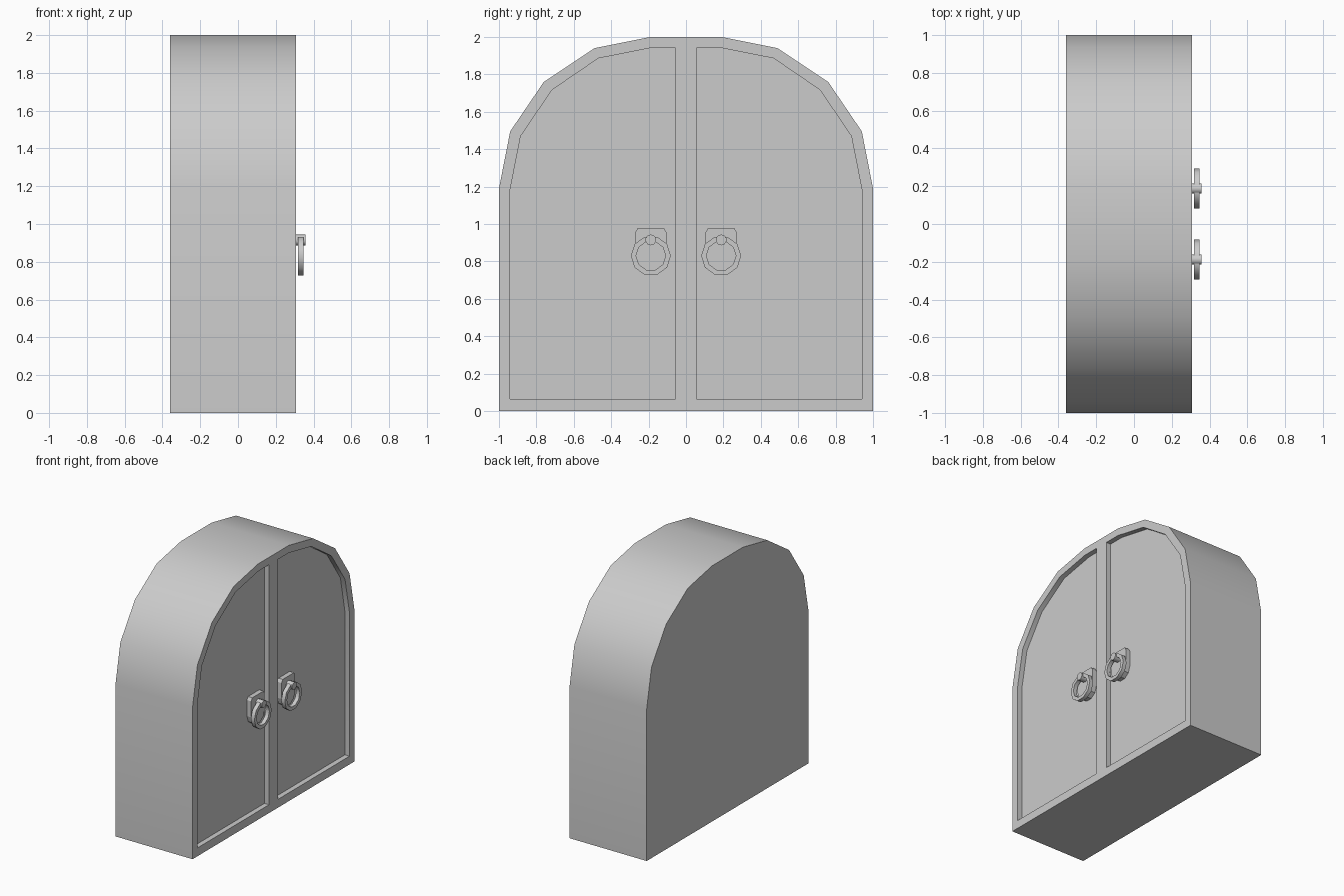
import bpy, bmesh
from math import sin, cos, pi, radians

if "Cube" in bpy.data.objects:
    bpy.data.objects.remove(bpy.data.objects["Cube"])

BACK, FRONT, FLOOR = -0.36, 0.307, 0.267   # body depth and recess floor


def prism(name, pts, x0, x1, bevel=0.0):
    """Extrude a (y, z) outline along x; optionally chamfer the front rim."""
    bm = bmesh.new()
    face = bm.faces.new([bm.verts.new((x0, y, z)) for y, z in pts])
    ext = bmesh.ops.extrude_face_region(bm, geom=[face])["geom"]
    bmesh.ops.translate(bm, vec=(x1 - x0, 0, 0),
                        verts=[g for g in ext if isinstance(g, bmesh.types.BMVert)])
    if bevel:
        rim = [e for e in bm.edges if all(abs(v.co.x - x1) < 1e-5 for v in e.verts)]
        bmesh.ops.bevel(bm, geom=rim, offset=bevel, segments=1, affect='EDGES')
    bmesh.ops.recalc_face_normals(bm, faces=bm.faces)
    return finish(name, bm)


def finish(name, bm):
    me = bpy.data.meshes.new(name)
    bm.to_mesh(me)
    bm.free()
    ob = bpy.data.objects.new(name, me)
    bpy.context.collection.objects.link(ob)
    return ob


def smooth(ob, angle):
    bpy.ops.object.select_all(action='DESELECT')
    ob.select_set(True)
    bpy.context.view_layer.objects.active = ob
    bpy.ops.object.shade_smooth_by_angle(angle=radians(angle))


def circle(cy, cz, r, n, a0=0.0):
    return [(cy + r * cos(a0 + 2 * pi * i / n), cz + r * sin(a0 + 2 * pi * i / n))
            for i in range(n)]


# Arched body
half = [(1, 0), (1, 1.19), (0.94, 1.495), (0.76, 1.76), (0.49, 1.94), (0.19, 2)]
body = prism("arched_body", half + [(-y, z) for y, z in reversed(half)], BACK, FRONT)

# Two recessed door panels cut into the front
panel = [(0.055, 0.065), (0.94, 0.065), (0.94, 1.185), (0.884, 1.47),
         (0.716, 1.717), (0.468, 1.886), (0.185, 1.942), (0.055, 1.942)]
for s in (1, -1):
    cutter = prism("panel_cutter", [(s * y, z) for y, z in panel], FLOOR, 0.5)
    cutter.hide_render = True
    mod = body.modifiers.new("panel", 'BOOLEAN')
    mod.operation, mod.solver, mod.object = 'DIFFERENCE', 'EXACT', cutter
    bpy.context.view_layer.objects.active = body
    bpy.ops.object.modifier_apply(modifier=mod.name)
    bpy.data.objects.remove(cutter)
smooth(body, 30)


def pull_ring(name, cy, cz, ro, ri, x0, x1, n):
    """Flat ring of rectangular section, facing x."""
    bm = bmesh.new()
    loops = [[bm.verts.new((x, y, z)) for y, z in circle(cy, cz, r, n)]
             for x, r in ((x0, ro), (x1, ro), (x1, ri), (x0, ri))]
    for k in range(4):
        a, b = loops[k], loops[(k + 1) % 4]
        for i in range(n):
            j = (i + 1) % n
            bm.faces.new((a[i], a[j], b[j], b[i]))
    bmesh.ops.recalc_face_normals(bm, faces=bm.faces)
    return finish(name, bm)


# Handles: back plate, stud and ring on each door
for s, side in ((1, "right"), (-1, "left")):
    cy = s * 0.188
    plate = [(0.083, 0.955), (0.07, 0.978), (-0.07, 0.978), (-0.083, 0.955)]
    plate += [(0.083 * cos(pi + pi * i / 5), 0.83 + 0.083 * sin(pi + pi * i / 5))
              for i in range(6)]
    prism(f"{side}_handle_plate", [(cy + y, z) for y, z in plate], FLOOR - 0.01, 0.304)
    stud = prism(f"{side}_handle_stud", circle(cy, 0.915, 0.029, 10, pi / 2), 0.29, 0.357)
    smooth(stud, 40)
    ring = pull_ring(f"{side}_pull_ring", cy, 0.83, 0.107, 0.079, 0.317, 0.348, 10)
    smooth(ring, 40)
